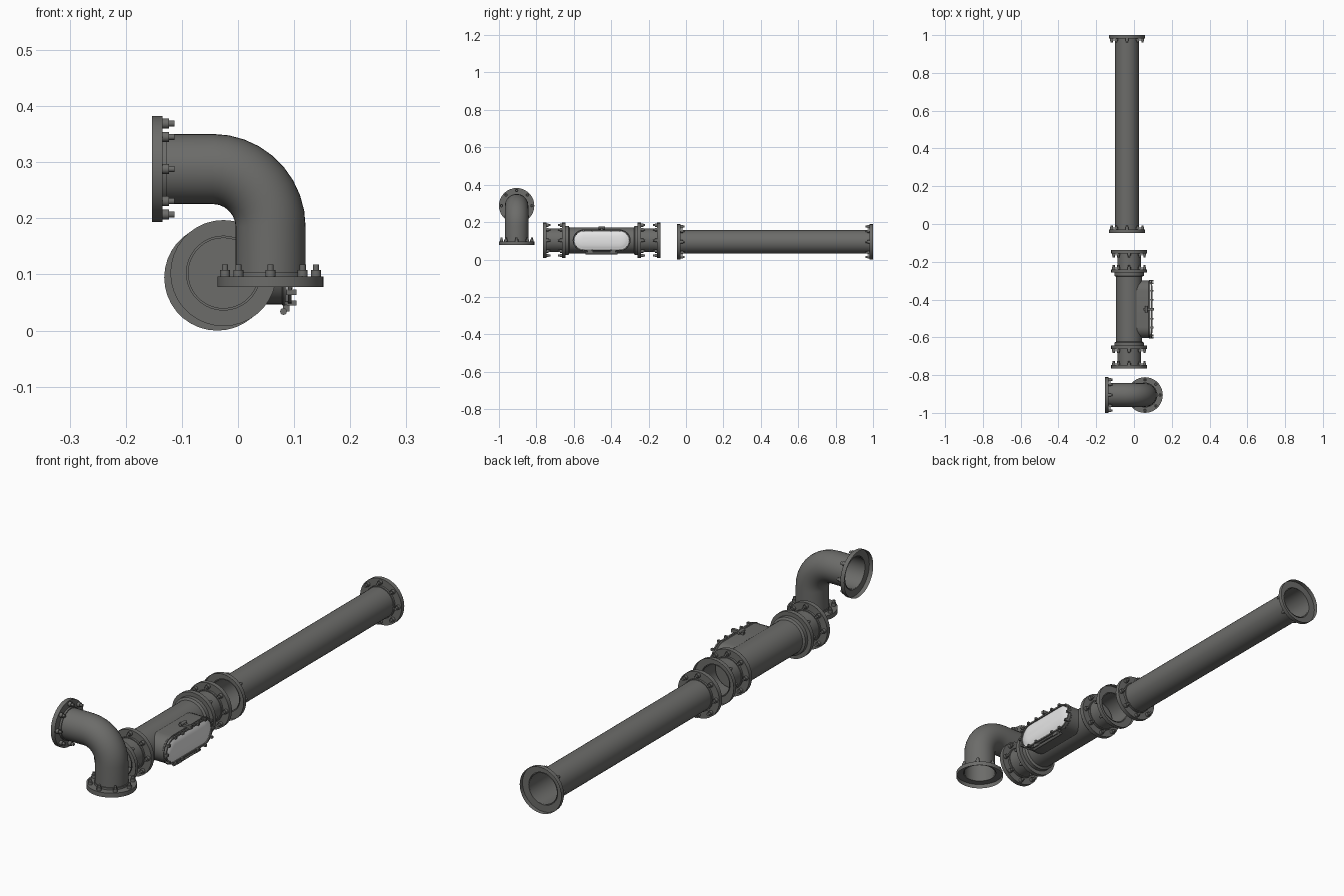
import bpy, bmesh, math
from mathutils import Matrix, Vector

if "Cube" in bpy.data.objects:
    bpy.data.objects.remove(bpy.data.objects["Cube"])

def material(name, col):
    m = bpy.data.materials.new(name)
    m.diffuse_color = (*col, 1)
    m.use_nodes = True
    m.node_tree.nodes["Principled BSDF"].inputs["Base Color"].default_value = m.diffuse_color
    return m

IRON = material("dark_iron", (0.15, 0.15, 0.143))
PALE = material("pale_window", (0.8, 0.8, 0.8))
N, R, PIPE = 36, 0.0945, 0.0625      # sides, flange radius, pipe radius

def frame(loc, axis):
    """Matrix whose local z points along axis."""
    return Matrix.Translation(loc) @ Vector(axis).to_track_quat('Z', 'Y').to_matrix().to_4x4()

def circle(r, h, n=N):
    return [Vector((r * math.cos(2 * math.pi * i / n), r * math.sin(2 * math.pi * i / n), h)) for i in range(n)]

def loft(bm, loops, M=Matrix(), cap0=False, cap1=False, closed=False):
    rings = [[bm.verts.new(M @ p) for p in lp] for lp in loops]
    pairs = list(zip(rings, rings[1:]))
    if closed:
        pairs.append((rings[-1], rings[0]))
    for a, b in pairs:
        for i in range(len(a)):
            j = (i + 1) % len(a)
            bm.faces.new((a[i], a[j], b[j], b[i]))
    if cap0:
        bm.faces.new(rings[0][::-1])
    if cap1:
        bm.faces.new(rings[-1])

def lathe(bm, profile, M, n=N, **kw):
    loft(bm, [circle(r, h, n) for r, h in profile], M, **kw)

def box(bm, c, s):
    bmesh.ops.create_cube(bm, size=1, matrix=Matrix.Translation(c) @ Matrix.Diagonal((*s, 1)))

def finish(bm, name, mat=IRON):
    me = bpy.data.meshes.new(name)
    bm.to_mesh(me)
    bm.free()
    me.materials.append(mat)
    ob = bpy.data.objects.new(name, me)
    bpy.context.collection.objects.link(ob)
    bpy.ops.object.select_all(action='DESELECT')
    ob.select_set(True)
    bpy.context.view_layer.objects.active = ob
    bpy.ops.object.shade_smooth_by_angle(angle=math.radians(35))
    return ob

def flange(name, mouth, inward, solid=False):
    """Open flange shell with a weld collar and eight bolts behind it."""
    M = frame(mouth, inward)
    bm = bmesh.new()
    lathe(bm, [(R, 0), (R, 0.018), (0.066, 0.018), (0.066, 0.026), (PIPE, 0.026)], M, cap0=solid)
    finish(bm, name)
    bm = bmesh.new()
    for k in range(8):
        a = k * math.pi / 4
        B = M @ Matrix.Translation((0.081 * math.cos(a), 0.081 * math.sin(a), 0.018))
        lathe(bm, [(0.009, 0), (0.009, 0.012), (0.0055, 0.012), (0.0055, 0.022)], B, n=12, cap1=True)
    finish(bm, name + "_bolts")

def pipe(name, start, axis, length):
    bm = bmesh.new()
    lathe(bm, [(PIPE, 0.018), (PIPE, length - 0.018)], frame(start, axis))
    finish(bm, name)

# long straight pipe
LX, LZ, Y0, Y1 = -0.037, 0.0945, -0.047, 1.0
pipe("long_pipe", (LX, Y0, LZ), (0, 1, 0), Y1 - Y0)
flange("long_pipe_front_flange", (LX, Y0, LZ), (0, 1, 0))
flange("long_pipe_back_flange", (LX, Y1, LZ), (0, -1, 0))

# elbow: straight, quarter bend, straight
EY = -1.0 + R
EX, EZ, BR = 0.058, 0.288, 0.103
centers = [(Vector((-0.135, EY, EZ)), Vector((1, 0, 0)))]
for i in range(10):
    a = i / 9 * math.pi / 2
    centers.append((Vector((EX - BR + BR * math.sin(a), EY, EZ - BR + BR * math.cos(a))),
                    Vector((math.cos(a), 0, -math.sin(a)))))
centers.append((Vector((EX, EY, 0.096)), Vector((0, 0, -1))))
bm = bmesh.new()
loops = []
for c, d in centers:
    side = Vector((0, 1, 0))
    up = d.cross(side)
    loops.append([c + side * p.x + up * p.y for p in circle(PIPE, 0)])
loft(bm, loops)
finish(bm, "elbow_pipe")
flange("elbow_side_flange", (-0.153, EY, EZ), (1, 0, 0))
flange("elbow_bottom_flange", (EX, EY, 0.078), (0, 0, 1))

# inspection section: two short spools and a wider body
MX, MY, MZ = -0.026, -0.451, 0.1025
for s, tag in ((-1, "front"), (1, "back")):
    end = (MX, MY + s * 0.314, MZ)
    pipe(tag + "_spool", end, (0, -s, 0), 0.125)
    flange(tag + "_spool_outer_flange", end, (0, -s, 0))
    flange(tag + "_spool_inner_flange", (MX, MY + s * 0.193, MZ), (0, s, 0), solid=True)
bm = bmesh.new()
lathe(bm, [(0.078, -0.193), (0.078, -0.177), (0.069, -0.172), (0.069, 0.172), (0.078, 0.177), (0.078, 0.193)],
      frame((MX, MY, MZ), (0, 1, 0)), cap0=True, cap1=True)
finish(bm, "inspection_body")

# hatch on the +x side, built from rounded-end outlines
def stadium(r, x, half=0.097, n=12):
    pts = []
    for side, start in ((1, -math.pi / 2), (-1, math.pi / 2)):
        for i in range(n + 1):
            a = start + math.pi * i / n
            pts.append(Vector((x, MY + side * half + r * math.cos(a), MZ + r * math.sin(a))))
    return pts

bm = bmesh.new()
loft(bm, [stadium(0.056, 0.0), stadium(0.056, 0.078), stadium(0.058, 0.08), stadium(0.058, 0.085)], cap1=True)
finish(bm, "hatch_neck")
bm = bmesh.new()
loft(bm, [stadium(0.052, 0.085), stadium(0.052, 0.090), stadium(0.047, 0.0905), stadium(0.04, 0.094),
          stadium(0.027, 0.097), stadium(0.012, 0.0985)], cap1=True)
finish(bm, "hatch_window", PALE)
bm = bmesh.new()
loft(bm, [stadium(0.055, 0.089), stadium(0.055, 0.095), stadium(0.048, 0.095), stadium(0.048, 0.089)], closed=True)
finish(bm, "hatch_frame")

# small clips around the hatch frame
bm = bmesh.new()
for s in (-1, 1):
    for dy in (-0.097, -0.05, 0.05, 0.097):
        box(bm, (0.095, MY + dy, MZ + s * 0.053), (0.018, 0.009, 0.009))
    for a in (-0.7, 0, 0.7):
        box(bm, (0.095, MY + s * (0.097 + 0.053 * math.cos(a)), MZ + 0.053 * math.sin(a)), (0.018, 0.009, 0.009))
finish(bm, "hatch_clips")

# latch on top, hinge below
bm = bmesh.new()
box(bm, (0.078, MY, MZ + 0.06), (0.055, 0.012, 0.014))
lathe(bm, [(0.007, -0.018), (0.007, 0.018)], frame((0.065, MY, MZ + 0.066), (0, 1, 0)), n=12, cap0=True, cap1=True)
finish(bm, "hatch_latch")
bm = bmesh.new()
lathe(bm, [(0.006, -0.085), (0.006, 0.085)], frame((0.081, MY, 0.034), (0, 1, 0)), n=12, cap0=True, cap1=True)
for s in (-1, 1):
    box(bm, (0.086, MY + s * 0.06, 0.041), (0.012, 0.03, 0.014))
finish(bm, "hatch_hinge")
